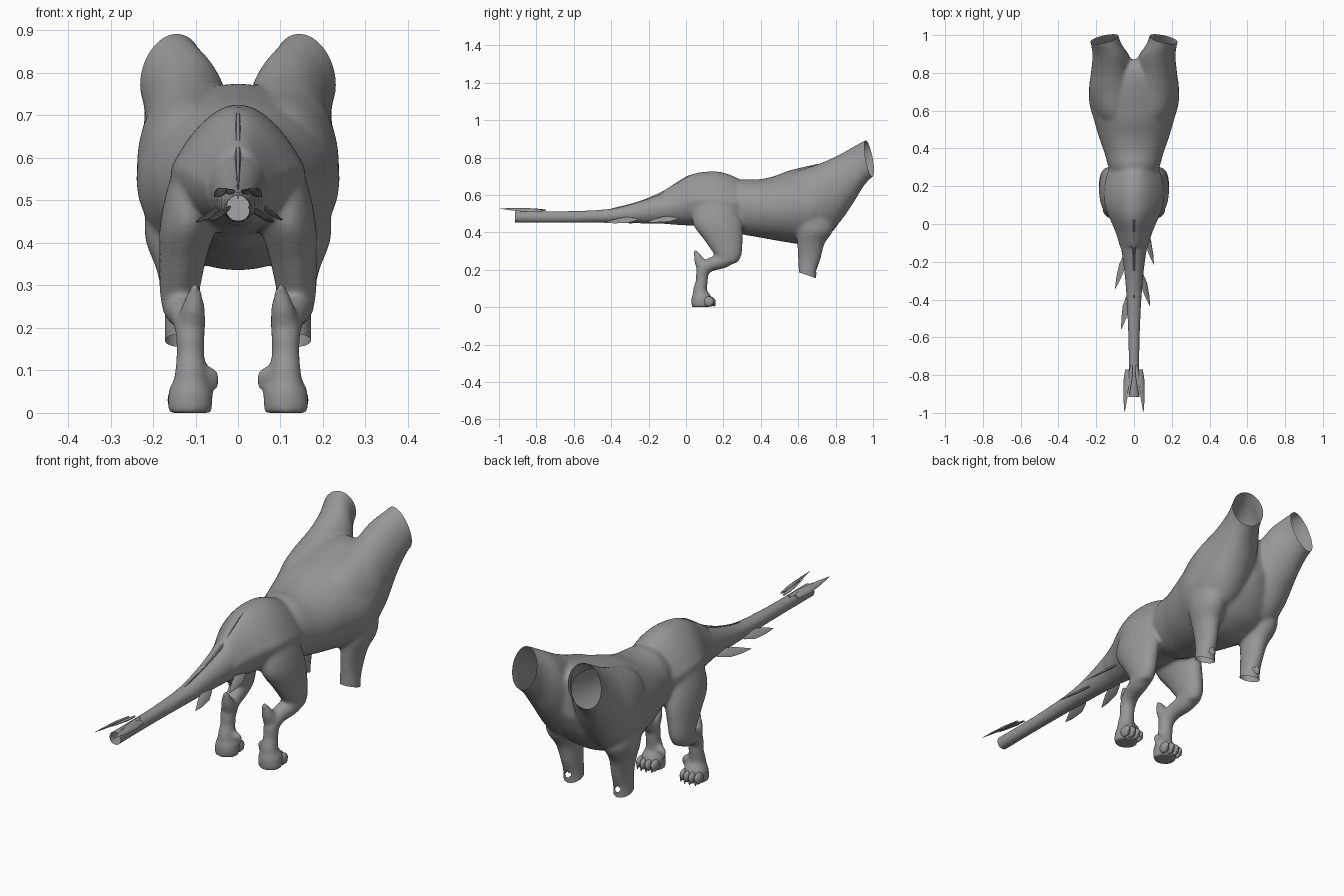
import bpy, bmesh, math
from mathutils import Vector as V

if "Cube" in bpy.data.objects:
    bpy.data.objects.remove(bpy.data.objects["Cube"])

grey = bpy.data.materials.new("dark_grey")
grey.diffuse_color = (.31, .31, .31, 1)
grey.use_nodes = True
grey.node_tree.nodes["Principled BSDF"].inputs["Base Color"].default_value = grey.diffuse_color


def loft(bm, rings, n=24, pinch=0):
    """Closed skin through ellipses given as (centre, u axis, v axis); pinch narrows the upper half."""
    loops = []
    for c, u, v in rings:
        loop = []
        for i in range(n):
            co, si = math.cos(2 * math.pi * i / n), math.sin(2 * math.pi * i / n)
            loop.append(bm.verts.new(c + u * co * (1 - pinch * max(si, 0) ** .8) + v * si))
        loops.append(loop)
    for a, b in zip(loops, loops[1:]):
        for i in range(n):
            j = (i + 1) % n
            bm.faces.new((a[i], a[j], b[j], b[i]))
    bm.faces.new(loops[0])
    bm.faces.new(loops[-1])


def fine(rows, k=4):
    """Catmull-Rom resampling of the rows."""
    out = []
    for i in range(len(rows) - 1):
        p = [rows[max(i - 1, 0)], rows[i], rows[i + 1], rows[min(i + 2, len(rows) - 1)]]
        for j in range(k):
            t = j / k
            out.append([b + .5 * t * (c - a + t * (2 * a - 5 * b + 4 * c - d + t * (3 * (b - c) + d - a)))
                        for a, b, c, d in zip(*p)])
    return out + [rows[-1]]


def along_y(bm, rows, pinch=0):
    # rows: x, y, z bottom, z top, half width
    loft(bm, [(V((x, y, (b + t) / 2)), V((w, 0, 0)), V((0, 0, (t - b) / 2))) for x, y, b, t, w in fine(rows)],
         32, pinch)


def along_z(bm, rows):
    # rows: x, y, z, x radius, y radius
    loft(bm, [(V((x, y, z)), V((rx, 0, 0)), V((0, ry, 0))) for x, y, z, rx, ry in fine(rows)])


def tube(bm, pts, side=1, n=16):
    # pts: x, y, z, radius
    pts = fine(pts, 3)
    p = [V((side * a[0], a[1], a[2])) for a in pts]
    rings = []
    for i, a in enumerate(pts):
        t = (p[min(i + 1, len(p) - 1)] - p[max(i - 1, 0)]).normalized()
        u = (V((1, 0, 0)) - t * t.x)
        if abs(t.x) > .8:
            u = V((0, 1, 0)) - t * t.y
        u.normalize()
        rings.append((p[i], u * a[3], t.cross(u) * a[3]))
    loft(bm, rings, n)


def ball(bm, c, r):
    g = bmesh.ops.create_uvsphere(bm, u_segments=16, v_segments=10, radius=1)
    for v in g['verts']:
        v.co = V((v.co[i] * r[i] + c[i] for i in range(3)))


def blade(bm, base, tip, wide, thick):
    base, tip, wide = V(base), V(tip), V(wide)
    d = (tip - base)
    t = d.cross(wide).normalized() * thick
    loft(bm, [(base + d * f, wide * s, t * s) for f, s in ((0, .6), (.3, 1), (.7, .6), (1, .04))], 6)


def finish(bm, name, angle=40):
    bmesh.ops.recalc_face_normals(bm, faces=bm.faces)
    me = bpy.data.meshes.new(name)
    bm.to_mesh(me)
    bm.free()
    me.materials.append(grey)
    ob = bpy.data.objects.new(name, me)
    bpy.context.collection.objects.link(ob)
    bpy.ops.object.select_all(action='DESELECT')
    bpy.context.view_layer.objects.active = ob
    ob.select_set(True)
    bpy.ops.object.shade_smooth_by_angle(angle=math.radians(angle))
    return ob


bm = bmesh.new()
# Chest and belly
along_y(bm, [(0, *r) for r in (
    (.2, .43, .64, .10), (.3, .39, .682, .135), (.38, .375, .683, .158), (.46, .36, .697, .186),
    (.55, .345, .73, .212), (.63, .335, .75, .235), (.7, .35, .765, .238), (.77, .39, .775, .21),
    (.83, .47, .77, .14), (.87, .56, .74, .06))])
# Hips, narrowing to a ridge on top
along_y(bm, [(0, *r) for r in (
    (.33, .46, .66, .11), (.26, .42, .698, .145), (.18, .42, .724, .158), (.1, .43, .724, .155),
    (.03, .435, .71, .13), (-.05, .44, .665, .096), (-.12, .445, .625, .076))], .32)
# Tail
along_y(bm, [(0, *r) for r in (
    (.05, .45, .63, .1), (-.05, .44, .63, .087), (-.12, .445, .61, .07), (-.25, .448, .564, .052),
    (-.4, .45, .527, .04), (-.6, .45, .515, .031), (-.8, .45, .513, .029), (-.97, .45, .513, .032))])
for s in (-1, 1):
    # Neck
    along_y(bm, [(s * x, y, b, t, w) for x, y, b, t, w in (
        (.06, .46, .45, .64, .07), (.1, .58, .39, .72, .108), (.108, .7, .39, .763, .13),
        (.115, .8, .43, .805, .113), (.122, .89, .55, .855, .098), (.15, .96, .66, .893, .08),
        (.175, 1.05, .74, .93, .08))])
    # Front leg
    along_z(bm, [(s * x, y, z, rx, ry) for x, y, z, rx, ry in (
        (.14, .69, .55, .07, .1), (.15, .69, .42, .07, .1), (.14, .668, .34, .053, .074),
        (.132, .66, .26, .043, .061), (.13, .65, .19, .043, .049), (.13, .648, .08, .043, .049))])
    # Thigh
    along_z(bm, [(s * x, y, z, rx, ry) for x, y, z, rx, ry in (
        (.065, .15, .65, .035, .07), (.094, .155, .56, .062, .11), (.116, .168, .45, .067, .133),
        (.13, .2, .36, .055, .104), (.138, .225, .28, .046, .073), (.14, .225, .235, .035, .05))])
    # Shin, hock and hock spur
    tube(bm, ((.138, .25, .29, .045), (.136, .2, .25, .043), (.122, .13, .227, .037), (.113, .09, .19, .035),
              (.112, .085, .14, .033), (.112, .075, .09, .038), (.112, .08, .04, .045)), s)
    tube(bm, ((.11, .1, .19, .034), (.106, .075, .24, .03), (.102, .06, .275, .02), (.1, .045, .305, .008)), s)
    # Paw with a square heel
    ball(bm, (s * .112, .083, .042), (.054, .056, .05))
    along_z(bm, [(s * .113, .08, .0, .053, .05), (s * .113, .078, .03, .053, .05),
                 (s * .112, .075, .06, .045, .045)])
    # Dew claw
    tube(bm, ((.1, .08, .095, .022), (.078, .085, .093, .02), (.06, .088, .088, .017), (.05, .09, .075, .011),
              (.05, .09, .056, .005)), s, 12)

# Blend everything into one skin
body = finish(bm, "body")
rm = body.modifiers.new("blend", 'REMESH')
rm.mode = 'VOXEL'
rm.voxel_size = .008
sm = body.modifiers.new("smooth", 'SMOOTH')
sm.factor = .5
sm.iterations = 14
skin = bpy.data.meshes.new_from_object(body.evaluated_get(bpy.context.evaluated_depsgraph_get()))
bpy.data.objects.remove(body)
skin.materials.clear()

# Cut the open ends of necks, front legs and tail
bm = bmesh.new()
bm.from_mesh(skin)


def cut(co, no, test):
    fs = [f for f in bm.faces if test(f.calc_center_median())]
    es = {e for f in fs for e in f.edges}
    vs = {v for f in fs for v in f.verts}
    bmesh.ops.bisect_plane(bm, geom=list(vs) + list(es) + fs, plane_co=co, plane_no=no, clear_outer=True)


for s in (-1, 1):
    cut((s * .152, .98, .795), (s * .25, .94, .2), lambda c: c.y > .9 and c.x * s > 0)
    cut((s * .13, .65, .17), (0, -.32, -.95), lambda c: c.y > .5 and c.z < .28 and c.x * s > 0)
    # Small hole at the front of the leg stump
    hole = V((s * .13, .695, .195))
    bmesh.ops.delete(bm, geom=[f for f in bm.faces if (f.calc_center_median() - hole).length < .016], context='FACES')
cut((0, -.915, .48), (0, -1, 0), lambda c: c.y < -.8)
for v in bm.verts:
    v.co.z = max(v.co.z, 0)
finish(bm, "body", 60)

# Toes with claws
for s, side in ((-1, "left"), (1, "right")):
    bm = bmesh.new()
    for k in range(4):
        x = s * (.076 + .025 * k)
        y = .12 + (.008 if k in (1, 2) else 0)
        ball(bm, (x, y, .03), (.0145, .03, .027))
        tube(bm, ((x, y + .01, .035, .009), (x, y + .022, .026, .008), (x, y + .026, .004, .002)), 1, 8)
    for v in bm.verts:
        v.co.z = max(v.co.z, 0)
    finish(bm, side + "_toes")

# Side blades staggered along the tail
bm = bmesh.new()
for base, tip in (((.055, -.03, .485), (.105, -.215, .455)), ((-.042, -.16, .48), (-.1, -.345, .45)),
                  ((.035, -.26, .475), (.085, -.437, .452)), ((-.028, -.38, .475), (-.067, -.557, .457))):
    blade(bm, base, tip, (math.copysign(.02, -tip[0]), 0, .018), .006)
finish(bm, "tail_side_blades", 60)

# Prongs at the tail tip
bm = bmesh.new()
for s in (-1, 1):
    blade(bm, (s * .037, -.77, .515), (s * .05, -.998, .527), (.016, 0, -s * .01), .008)
    blade(bm, (s * .014, -.75, .518), (s * .028, -.915, .526), (.011, 0, -s * .003), .006)
finish(bm, "tail_tip_prongs", 60)

# Thin ridge along the back of the hips
bm = bmesh.new()
loft(bm, [(V((0, y, z)), V((w, 0, 0)), V((0, 0, .014))) for y, z, w in fine((
    (.25, .684, .002), (.15, .711, .005), (.03, .697, .007), (-.05, .655, .008),
    (-.12, .61, .008), (-.25, .554, .006), (-.4, .515, .002)))], 6)
finish(bm, "back_ridge", 60)
